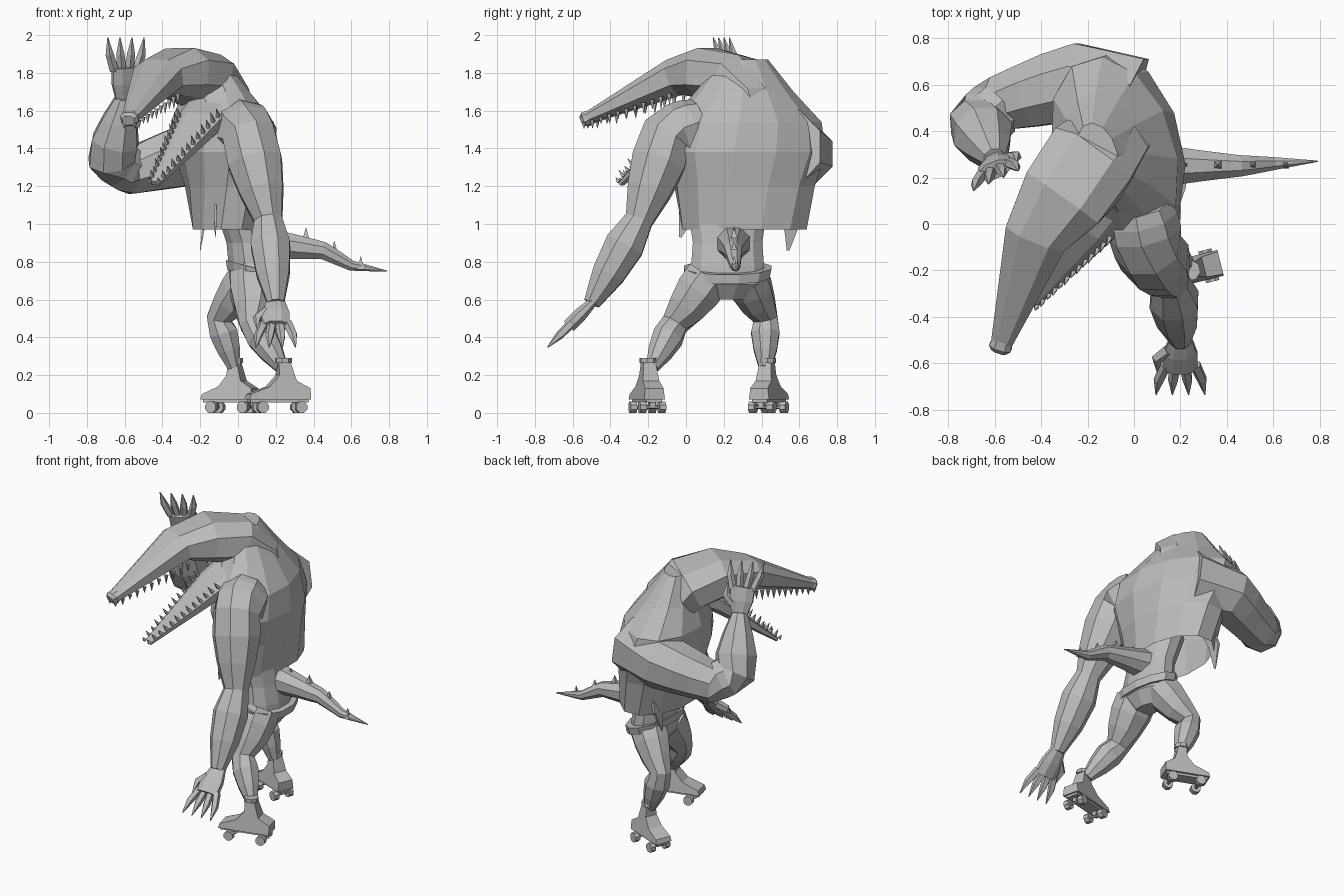
import bpy, bmesh, math
from mathutils import Vector

if "Cube" in bpy.data.objects:
    bpy.data.objects.remove(bpy.data.objects["Cube"])

grey = bpy.data.materials.new("plain grey")
grey.use_nodes = True
grey.diffuse_color = (.5, .5, .5, 1)
grey.node_tree.nodes["Principled BSDF"].inputs["Base Color"].default_value = grey.diffuse_color

ACROSS_BODY = Vector((0, 1, 0))
ACROSS_HEAD = Vector((.94, -.34, 0))
SIDEWAYS = Vector((1, 0, 0))
UP = Vector((0, 0, 1))


def finish(name, bm):
    bmesh.ops.recalc_face_normals(bm, faces=bm.faces)
    mesh = bpy.data.meshes.new(name)
    bm.to_mesh(mesh)
    bm.free()
    mesh.materials.append(grey)
    bpy.context.collection.objects.link(bpy.data.objects.new(name, mesh))


def bridge(bm, rings, closed_bottom=True):
    loops = [[bm.verts.new(point) for point in ring] for ring in rings]
    for low, high in zip(loops, loops[1:]):
        for i in range(len(low)):
            bm.faces.new((low[i - 1], low[i], high[i], high[i - 1]))
    bm.faces.new(loops[-1])
    if closed_bottom:
        bm.faces.new(loops[0])


def sweep(bm, points, radii, side, sides=8, flat=1, square=1):
    """Sweep a flattened round section along the points."""
    points = [Vector(point) for point in points]
    last = len(points) - 1
    rings = []
    for i, (point, radius) in enumerate(zip(points, radii)):
        along = (points[min(i + 1, last)] - points[max(i - 1, 0)]).normalized()
        wide = (side - along * side.dot(along)).normalized()
        deep = along.cross(wide) * flat
        ring = []
        for k in range(sides):
            angle = math.tau * (k + .5) / sides
            c, s = (math.copysign(abs(q) ** square, q)
                    for q in (math.cos(angle), math.sin(angle)))
            ring.append(point + (wide * c + deep * s) * radius)
        rings.append(ring)
    bridge(bm, rings)


def part(name, points, radii, side=ACROSS_BODY, **shape):
    bm = bmesh.new()
    sweep(bm, points, radii, side, **shape)
    finish(name, bm)


def limb(name, joints, radii, swells):
    """Join the joints, with a muscle swelling between each pair."""
    points, widths = [joints[0]], [radii[0]]
    for i, swell in enumerate(swells):
        start, end = Vector(joints[i]), Vector(joints[i + 1])
        for way in (.3, .65):
            points.append(start.lerp(end, way))
            widths.append((radii[i] + (radii[i + 1] - radii[i]) * way) * swell)
        points.append(end)
        widths.append(radii[i + 1])
    part(name, points, widths)


def body(name, centre, profile, lean=0, twist=0, closed=True, dip=0):
    """Loft flattened rings; the profile pairs height with half depth."""
    base = profile[0][0]
    rings = []
    for height, half in profile:
        rise = height - base
        turn = math.radians(min(rise * twist, 20))
        ring = []
        for k in range(12):
            angle = math.tau * (k + .5) / 12
            x, y = .62 * half * math.cos(angle), half * math.sin(angle)
            ring.append(Vector((centre[0] - lean * rise ** 2 + x * math.cos(turn) - y * math.sin(turn),
                                centre[1] + x * math.sin(turn) + y * math.cos(turn),
                                height - dip * math.cos(angle))))
        rings.append(ring)
    bm = bmesh.new()
    bridge(bm, rings, closed)
    finish(name, bm)


# Torso in a sleeveless top, open at the hem, with two hanging flaps
body("vest", (-.035, .31), ((.97, .34), (1.2, .38), (1.38, .44), (1.54, .42), (1.7, .27), (1.87, .13)),
     lean=.15, twist=30, closed=False)
part("vest_flap_right", ((-.15, .54, 1.1), (-.18, .56, 1), (-.2, .54, .86)), (.07, .06, .01), sides=4, flat=.2)
part("vest_flap_left", ((-.12, 0, 1.1), (-.12, -.01, 1), (-.12, -.03, .93)), (.05, .04, .01), sides=4, flat=.2)

# Waist and belt
hips = (.08, .22)
body("waist", hips, ((.6, .1), (.68, .2), (.78, .2), (.9, .19), (1.1, .22)), lean=.3)
body("waistband", hips, ((.72, .23), (.77, .24)), dip=.04)

# Tail with a row of spikes
limb("tail", ((.1, .25, .9), (.3, .25, .88), (.45, .25, .86), (.6, .26, .78), (.79, .27, .75)),
     (.1, .07, .05, .03, .003), (1, 1, 1, 1))
bm = bmesh.new()
for x, z, size in ((.22, .94, .05), (.36, .91, .07), (.51, .85, .06), (.65, .79, .04)):
    root = Vector((x, .255, z))
    sweep(bm, (root - UP * .03, root + UP * size), (size * .6, .001), ACROSS_BODY, sides=4)
finish("tail_spikes", bm)

# Neck and jaws
jaw_root, jaw_tip = Vector((-.42, -.05, 1.78)), Vector((-.575, -.53, 1.555))
part("head_and_upper_jaw", ((-.04, .38, 1.5), (-.1, .36, 1.64), (-.19, .27, 1.76), (-.31, .11, 1.8),
                            jaw_root, jaw_tip),
     (.15, .18, .21, .2, .145, .045), ACROSS_HEAD, flat=.7, square=.8)
snout = (jaw_tip - jaw_root).normalized() * .04
part("snout_tip", (jaw_tip - snout, jaw_tip, jaw_tip + snout / 2), (.045, .052, .035),
     ACROSS_HEAD, flat=.8, square=.8)
chin_root, chin_tip = Vector((-.2, 0, 1.54)), Vector((-.44, -.34, 1.215))
part("lower_jaw", ((-.1, .15, 1.64), chin_root, chin_tip), (.16, .13, .03),
     ACROSS_HEAD, flat=.45, square=.7)


def teeth(name, start, end, root_width, tip_width, out, count):
    bm = bmesh.new()
    for i in range(count):
        way = i / (count - 1)
        length = .055 - .025 * way + .012 * (i % 2)
        spread = root_width + (tip_width - root_width) * way
        for sign in (-1, 1):
            gum = start.lerp(end, way) + ACROSS_HEAD * sign * spread
            sweep(bm, (gum, gum + out * length), (.014, .001), ACROSS_HEAD, sides=4)
    finish(name, bm)


teeth("upper_teeth", jaw_root - UP * .09, jaw_tip - UP * .02, .11, .03, -UP, 11)
bite = (chin_tip - chin_root).cross(ACROSS_HEAD).normalized()
bite *= math.copysign(1, bite.z)
teeth("lower_teeth", chin_root + bite * .04, chin_tip + bite * .01, .11, .025, bite, 13)


# Arms and hands
def hand(name, wrist, aim, side, thumb):
    wrist, aim, side = Vector(wrist), Vector(aim).normalized(), Vector(side).normalized()
    bm = bmesh.new()
    sweep(bm, [wrist + aim * reach for reach in (-.02, .08, .17)], (.05, .078, .08), side, flat=.5)
    for place in (-1.5, -.5, .5, 1.5):
        knuckle = wrist + aim * .15 + side * place * .042
        bend = knuckle + aim * .09 + side * place * .02
        tip = bend + aim * .09 + side * place * .008
        sweep(bm, (knuckle, bend, tip), (.026, .023, .003), side, sides=5)
    root = wrist + aim * .06 + side * thumb * .05
    bend = root + (aim + side * thumb) * .05
    sweep(bm, (root, bend, bend + aim * .08), (.03, .025, .003), side, sides=5)
    finish(name, bm)


left_wrist, right_wrist = (.2, -.5, .58), (-.6, .28, 1.67)
limb("left_arm", ((.02, .08, 1.53), (.06, -.1, 1.46), (.16, -.25, 1.02), left_wrist),
     (.14, .15, .08, .047), (1.1, 1.2, 1.6))
hand("left_hand", left_wrist, (0, -1, -1), SIDEWAYS, -1)
limb("right_arm", ((-.02, .52, 1.4), (-.25, .61, 1.37), (-.57, .52, 1.28), (-.67, .43, 1.34), right_wrist),
     (.22, .18, .13, .13, .05), (1, 1, 1, 1.25))
hand("right_hand", right_wrist, (.02, -.28, .95), (.9, .4, 0), 1)

# Legs
limb("left_leg", ((.08, .12, .72), (.08, -.06, .47), (.23, -.18, .24)), (.13, .075, .037), (1.15, 1.35))
limb("right_leg", ((.06, .32, .72), (-.1, .42, .5), (-.02, .42, .24)), (.12, .07, .037), (1.1, 1.35))


# Roller skates
def skate(name, ankle, toe, size):
    ahead = Vector(toe).normalized()
    beside = ahead.cross(UP)

    def spot(reach, height, offset=0):
        return Vector(ankle) + ahead * reach * size + UP * height + beside * offset

    # Boot outline from heel to toe and up to the ankle
    outline = ((-.13, .07), (.19, .07), (.18, .1), (.08, .14), (.03, .2), (.03, .27), (-.03, .27), (-.06, .17), (-.13, .13))
    bm = bmesh.new()
    bridge(bm, [[spot(reach, height, sign * (.066 - height / 8)) for reach, height in outline]
                for sign in (-1, 1)])
    finish(name + "_boot", bm)
    part(name + "_cuff", (spot(0, .265), spot(0, .29)), (.046, .046), beside)
    part(name + "_plate", (spot(-.12, .07), spot(.18, .07)), (.06, .06), beside, sides=4, flat=.35)
    bm = bmesh.new()
    for reach in (-.08, .12):
        sweep(bm, (spot(reach, .03, -.06), spot(reach, .03, .06)), (.01, .01), ahead, sides=6)
        sweep(bm, (spot(reach, .03), spot(reach, .08)), (.02, .02), beside, sides=4)
        for sign in (-1, 1):
            sweep(bm, (spot(reach, .03, sign * .035), spot(reach, .03, sign * .07)), (.032, .032), ahead)
    finish(name + "_wheels", bm)


skate("left_skate", (.24, -.2, 0), (-1, -.25, 0), 1.05)
skate("right_skate", (-.02, .43, 0), (-1, .4, 0), .9)
